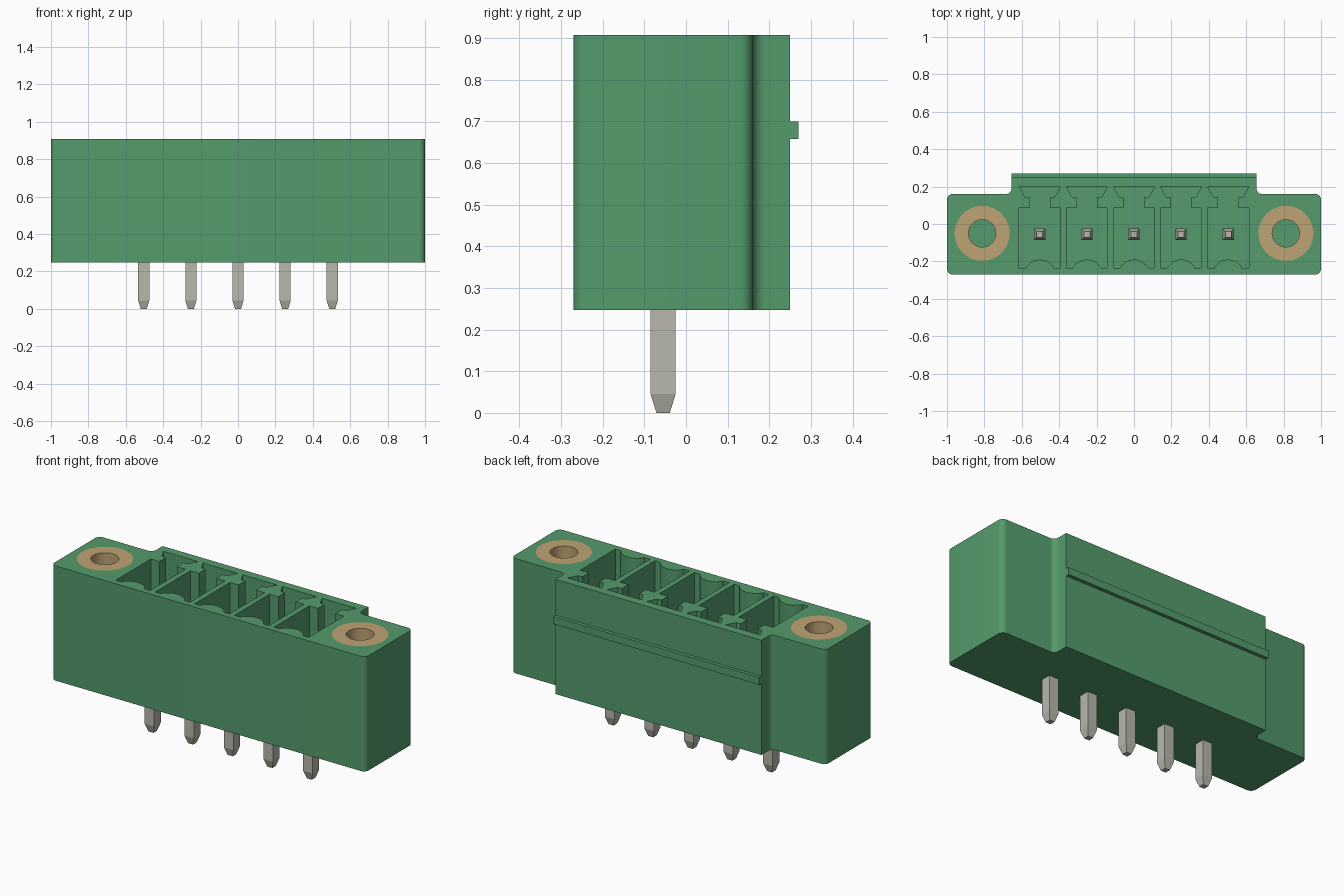
import bpy, bmesh
from math import sin, cos, radians, asin, degrees

cube = bpy.data.objects.get("Cube")
if cube:
    bpy.data.objects.remove(cube, do_unlink=True)

BASE, TOP, FLOOR = 0.247, 0.907, 0.36
PIN_Y = -0.055
PIN_XS = [i * 0.252 for i in range(-2, 3)]


def material(name, color):
    m = bpy.data.materials.new(name)
    m.use_nodes = True
    m.diffuse_color = (*color, 1)
    m.node_tree.nodes["Principled BSDF"].inputs["Base Color"].default_value = (*color, 1)
    return m


green = material("housing green", (0.089, 0.33, 0.15))
brass = material("insert brass", (0.52, 0.37, 0.175))
metal = material("pin metal", (0.48, 0.48, 0.42))


def arc(cx, cy, r, a0, a1, n=6):
    angles = [radians(a0 + (a1 - a0) * i / n) for i in range(n + 1)]
    return [(cx + r * cos(a), cy + r * sin(a)) for a in angles]


def mirrored(half):
    return half + [(-x, y) for x, y in reversed(half) if abs(x) > 1e-6]


def loft(bm, rings):
    """Join (outline, z) rings into a closed solid."""
    loops = [[bm.verts.new((x, y, z)) for x, y in pts] for pts, z in rings]
    n = len(loops[0])
    bm.faces.new(loops[0][::-1])
    bm.faces.new(loops[-1])
    for a, b in zip(loops, loops[1:]):
        for i in range(n):
            j = (i + 1) % n
            bm.faces.new((a[i], a[j], b[j], b[i]))


def finish(bm, name, mat):
    bmesh.ops.recalc_face_normals(bm, faces=bm.faces)
    me = bpy.data.meshes.new(name)
    bm.to_mesh(me)
    bm.free()
    me.materials.append(mat)
    ob = bpy.data.objects.new(name, me)
    bpy.context.collection.objects.link(ob)
    return ob


def activate(ob):
    bpy.ops.object.select_all(action='DESELECT')
    ob.select_set(True)
    bpy.context.view_layer.objects.active = ob


def smooth(ob):
    activate(ob)
    bpy.ops.object.shade_smooth_by_angle(angle=radians(30))


# Housing: rounded ears with a deeper middle section
bm = bmesh.new()
outline = mirrored(arc(0.97, -0.24, 0.03, -90, 0) + arc(0.97, 0.13, 0.03, 0, 90)
                   + arc(0.685, 0.19, 0.03, 270, 180) + [(0.655, 0.25)])
loft(bm, [(outline, BASE), (outline, TOP)])
housing = finish(bm, "housing", green)

# Cutters: keyed contact pockets and the two insert bores
bump = degrees(asin(0.04 / 0.085))
pocket = mirrored(arc(0, -0.275, 0.085, 90, bump, 8)
                  + [(0.11, -0.235), (0.11, 0.085), (0.055, 0.085),
                     (0.055, 0.145), (0.08, 0.145), (0.11, 0.2)])
bm = bmesh.new()
for px in PIN_XS:
    shape = [(x + px, y) for x, y in pocket]
    loft(bm, [(shape, FLOOR), (shape, TOP + 0.1)])
for side in (-1, 1):
    ring = arc(side * 0.812, -0.05, 0.147, 0, 360, 48)[:-1]
    loft(bm, [(ring, 0.42), (ring, TOP + 0.1)])
cutter = finish(bm, "pocket_cutter", green)
cutter.hide_render = True

mod = housing.modifiers.new("pockets", 'BOOLEAN')
mod.operation = 'DIFFERENCE'
mod.solver = 'EXACT'
mod.object = cutter
activate(housing)
bpy.ops.object.modifier_apply(modifier=mod.name)
bpy.data.objects.remove(cutter, do_unlink=True)
smooth(housing)

# Latching rib along the back
bm = bmesh.new()
rib = [(-0.655, 0.245), (0.655, 0.245), (0.655, 0.27), (-0.655, 0.27)]
loft(bm, [(rib, 0.658), (rib, 0.7)])
finish(bm, "back_rib", green)

# Threaded-style brass inserts: tubes set flush in the ears
for side, label in ((1, "left"), (-1, "right")):
    bm = bmesh.new()
    rings = []
    for r, z in ((0.147, 0.42), (0.147, TOP), (0.073, TOP), (0.073, 0.42)):
        rings.append([bm.verts.new((x, y, z)) for x, y in
                      arc(side * 0.812, -0.05, r, 0, 360, 48)[:-1]])
    for a, b in zip(rings, rings[1:] + rings[:1]):
        for i in range(48):
            j = (i + 1) % 48
            bm.faces.new((a[i], a[j], b[j], b[i]))
    smooth(finish(bm, label + "_insert", brass))

# Contact pins, tapered at both ends
for k, px in enumerate(PIN_XS):
    def square(h):
        return [(px + sx * h, PIN_Y + sy * h)
                for sx, sy in ((-1, -1), (1, -1), (1, 1), (-1, 1))]
    bm = bmesh.new()
    loft(bm, [(square(0.016), 0), (square(0.03), 0.045),
              (square(0.03), 0.655), (square(0.016), 0.7)])
    finish(bm, f"contact_pin_{k + 1}", metal)
